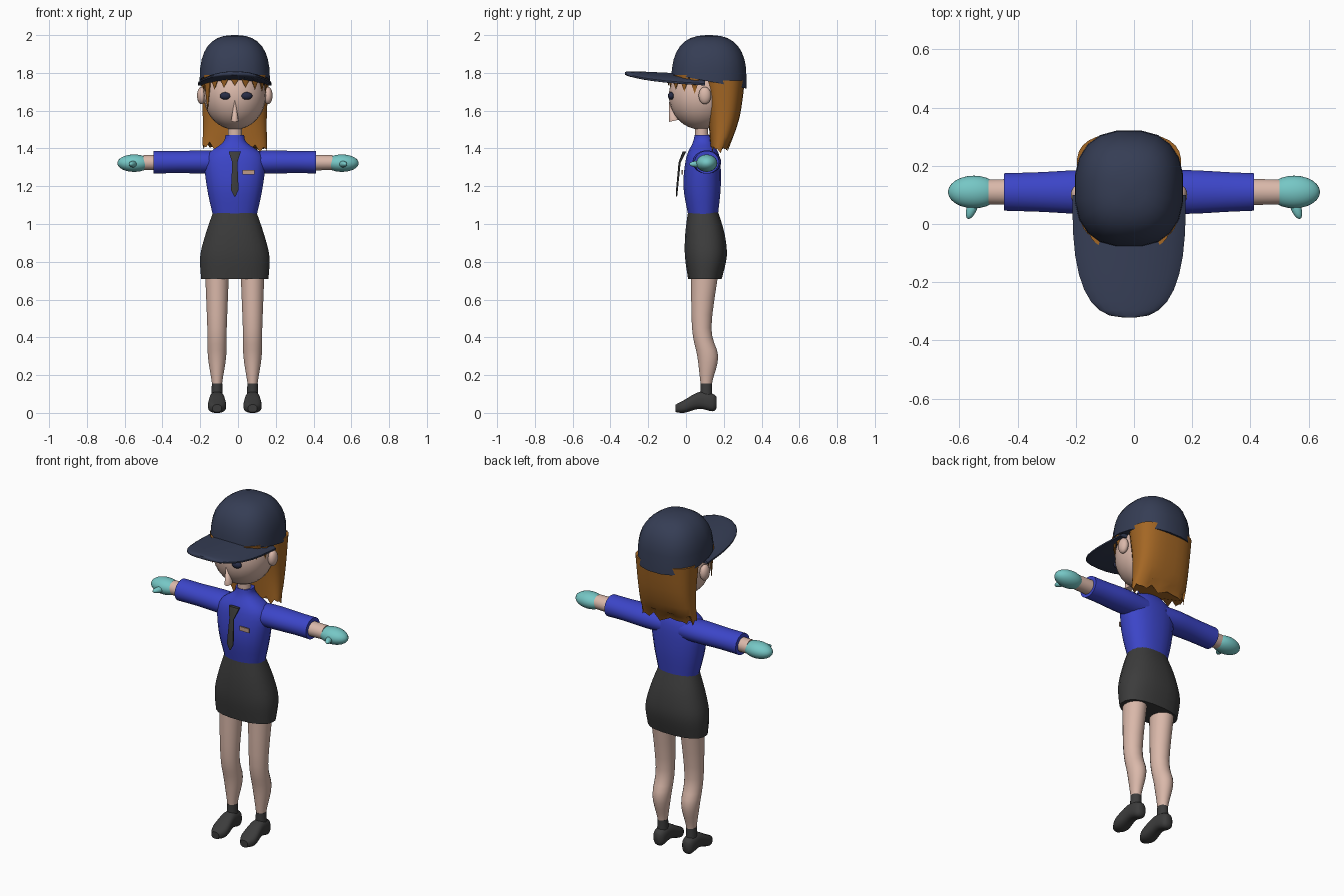
import bpy, bmesh, math
from mathutils import Vector, Matrix, Euler

old = bpy.data.objects.get("Cube")
if old:
    bpy.data.objects.remove(old, do_unlink=True)

MIDDLE = -0.017  # body centre line in x


def material(name, red, green, blue):
    mat = bpy.data.materials.new(name)
    mat.use_nodes = True
    colour = (red, green, blue, 1)
    mat.diffuse_color = colour
    mat.node_tree.nodes["Principled BSDF"].inputs["Base Color"].default_value = colour
    return mat


skin = material("skin", 0.7, 0.48, 0.4)
shirt_blue = material("shirt_blue", 0.045, 0.06, 0.58)
dark_grey = material("dark_grey", 0.045, 0.045, 0.045)
cap_navy = material("cap_navy", 0.036, 0.047, 0.09)
hair_brown = material("hair_brown", 0.37, 0.135, 0.018)
glove_teal = material("glove_teal", 0.18, 0.57, 0.56)
eye_dark = material("eye_dark", 0.02, 0.025, 0.06)
tag_tan = material("tag_tan", 0.52, 0.33, 0.24)


def finish(name, mat, bm):
    """Turn a bmesh into a smooth object with sharp hard edges."""
    bmesh.ops.recalc_face_normals(bm, faces=bm.faces)
    mesh = bpy.data.meshes.new(name)
    bm.to_mesh(mesh)
    bm.free()
    mesh.materials.append(mat)
    part = bpy.data.objects.new(name, mesh)
    bpy.context.collection.objects.link(part)
    bpy.ops.object.select_all(action='DESELECT')
    part.select_set(True)
    bpy.context.view_layer.objects.active = part
    bpy.ops.object.shade_smooth_by_angle(angle=math.radians(50))


def solid(name, mat, shape, location, size, tilt=0, turn=0):
    """Place a scaled unit ball, cone or box, with angles in degrees."""
    bm = bmesh.new()
    angles = Euler((math.radians(tilt), 0, math.radians(turn)))
    place = Matrix.LocRotScale(Vector(location), angles, Vector(size))
    if shape == "ball":
        bmesh.ops.create_uvsphere(bm, u_segments=24, v_segments=16, radius=1, matrix=place)
    elif shape == "cone":
        bmesh.ops.create_cone(bm, cap_ends=True, segments=10, radius1=1, radius2=0,
                              depth=2, matrix=place)
    else:
        bmesh.ops.create_cube(bm, size=2, matrix=place)
    finish(name, mat, bm)


def spline(keys, steps):
    """Pass a smooth curve through the key rings."""
    keys = [Vector(key) for key in keys]
    last = len(keys) - 1
    result = []
    for k in range(last):
        a, b = keys[k], keys[k + 1]
        leave = (b - keys[max(k - 1, 0)]) / 2
        arrive = (keys[min(k + 2, last)] - a) / 2
        for step in range(steps):
            u = step / steps
            ease = u * u * (3 - 2 * u)
            result.append(a.lerp(b, ease) + leave * u * (1 - u) ** 2 - arrive * u * u * (1 - u))
    return result + [keys[last]]


def loft(name, mat, keys, axis='z', middle=MIDDLE, steps=4, sides=20, power=2, warp=None):
    """Skin rings of (position, centre, half width, half depth) along an axis."""
    bm = bmesh.new()
    loops = []
    for along, centre, width, depth in spline(keys, steps):
        loop = []
        for i in range(sides):
            angle = math.tau * (i + 0.5) / sides
            c, s = math.cos(angle), math.sin(angle)
            u = middle + width * math.copysign(abs(c) ** (2 / power), c)
            v = centre + depth * math.copysign(abs(s) ** (2 / power), s)
            point = Vector({'x': (along, u, v), 'y': (u, along, v), 'z': (u, v, along)}[axis])
            if warp:
                warp(point, i)
            loop.append(bm.verts.new(point))
        loops.append(loop)
    for lower, upper in zip(loops, loops[1:]):
        for i in range(sides):
            bm.faces.new((lower[i - 1], lower[i], upper[i], upper[i - 1]))
    bm.faces.new(loops[0])
    bm.faces.new(loops[-1])
    finish(name, mat, bm)


def dome(power, count=8):
    """Heights and radii, from rim to tip, of a rounded unit arch."""
    for k in range(count + 1):
        angle = 0.98 * k / count * math.pi / 2
        yield math.sin(angle) ** (2 / power), math.cos(angle) ** (2 / power)


# Skirt, shirt, tie and name tag
loft("skirt", dark_grey, [(0.71, 0.1, 0.18, 0.09), (0.83, 0.105, 0.185, 0.112),
                          (0.95, 0.1, 0.155, 0.105), (1.065, 0.09, 0.115, 0.08)], power=2.4)
loft("shirt_body", shirt_blue, [(1.05, 0.09, 0.118, 0.08), (1.2, 0.085, 0.15, 0.1),
                                (1.35, 0.09, 0.157, 0.09), (1.43, 0.09, 0.065, 0.055),
                                (1.47, 0.09, 0.05, 0.045)], power=2.3)
loft("tie", dark_grey, [(1.145, -0.05, 0.003, 0.003), (1.18, -0.048, 0.021, 0.005),
                        (1.325, -0.034, 0.014, 0.006), (1.385, -0.008, 0.034, 0.01)],
     steps=1, sides=8, power=4)
solid("name_tag", tag_tan, "box", (0.056, -0.019, 1.274), (0.031, 0.004, 0.012))

# Paired limbs, ears and eyes
for side, s in (("left", 1), ("right", -1)):
    # Arm
    cuff = MIDDLE + s * 0.43
    loft(side + "_sleeve", shirt_blue, [(MIDDLE + s * 0.06, 1.325, 0.07, 0.06),
                                        (s * 0.18, 1.328, 0.076, 0.062),
                                        (s * 0.32, 1.328, 0.069, 0.059),
                                        (cuff, 1.327, 0.065, 0.061)], axis='x', middle=0.11)
    loft(side + "_wrist", skin, [(s * 0.38, 1.325, 0.046, 0.042), (s * 0.5, 1.325, 0.043, 0.04)],
         axis='x', middle=0.11, steps=1)
    solid(side + "_glove", glove_teal, "ball", (s * 0.55, 0.11, 1.322), (0.089, 0.056, 0.046))
    solid(side + "_thumb", glove_teal, "ball", (s * 0.555, 0.06, 1.317), (0.018, 0.045, 0.017),
          turn=s * 20)
    # Leg
    foot = MIDDLE + s * 0.094
    loft(side + "_leg", skin, [(0.1, 0.107, 0.022, 0.024), (0.17, 0.108, 0.029, 0.033),
                               (0.3, 0.115, 0.049, 0.056), (0.45, 0.083, 0.052, 0.052),
                               (0.75, 0.1, 0.064, 0.074)], middle=foot)
    loft(side + "_sock", dark_grey, [(0.07, 0.107, 0.03, 0.033), (0.155, 0.107, 0.028, 0.031)],
         middle=foot, steps=1)
    loft(side + "_shoe", dark_grey, [(-0.055, 0.024, 0.024, 0.02), (-0.01, 0.034, 0.048, 0.034),
                                     (0.07, 0.066, 0.04, 0.045), (0.14, 0.055, 0.035, 0.047),
                                     (0.162, 0.055, 0.02, 0.03)],
         axis='y', middle=foot, power=2.6)
    # Face
    solid(side + "_ear", skin, "ball", (MIDDLE + s * 0.176, 0.1, 1.68), (0.024, 0.033, 0.046))
    solid(side + "_eye", eye_dark, "ball", (s * 0.056 - 0.01, -0.078, 1.678), (0.03, 0.018, 0.02))

# Head, neck and nose
solid("head", skin, "ball", (MIDDLE, 0.077, 1.68), (0.165, 0.168, 0.18))
loft("neck", skin, [(1.43, 0.085, 0.038, 0.036), (1.55, 0.08, 0.037, 0.034)], steps=1)
solid("nose", skin, "cone", (MIDDLE, -0.076, 1.605), (0.021, 0.027, 0.06), tilt=12)


# Back hair with an uneven lower edge
def jagged(point, i):
    if point.z < 1.42:
        point.z += 0.02 * (i % 2) + 0.01 * (i % 3) - 0.06 * point.x


loft("back_hair", hair_brown, [(1.385, 0.175, 0.172, 0.045), (1.56, 0.2, 0.17, 0.083),
                               (1.76, 0.2, 0.18, 0.112)], sides=28, power=2.7, warp=jagged)

# Fringe locks hang around the forehead, longest beside the right eye
for turn in range(-80, 90, 20):
    half = 0.1 if turn == -60 else 0.03 + abs(turn) / 4000
    around = math.radians(turn)
    solid("fringe_lock", hair_brown, "cone",
          (MIDDLE + 0.166 * math.sin(around), 0.075 - 0.168 * math.cos(around), 1.79 - half),
          (0.036, 0.014, -half), turn=turn)


# Cap crown with a rim that drops toward the back, and a curved brim
def tilt_rim(point, i):
    if point.z < 1.8:
        point.z -= 0.19 * (point.y - 0.12)


def droop(point, i):
    point.z -= 0.9 * (point.x - MIDDLE) ** 2


loft("cap_crown", cap_navy, [(1.755 + 0.245 * h, 0.122, 0.188 * r, 0.201 * r)
                             for h, r in dome(2.6)], steps=1, power=2.5, warp=tilt_rim)
loft("cap_brim", cap_navy, [(0.1 - 0.422 * h, 1.773 + 0.024 * h, 0.197 * r, 0.007 + 0.012 * r)
                            for h, r in dome(2.8)], axis='y', steps=1, power=2.6, warp=droop)
